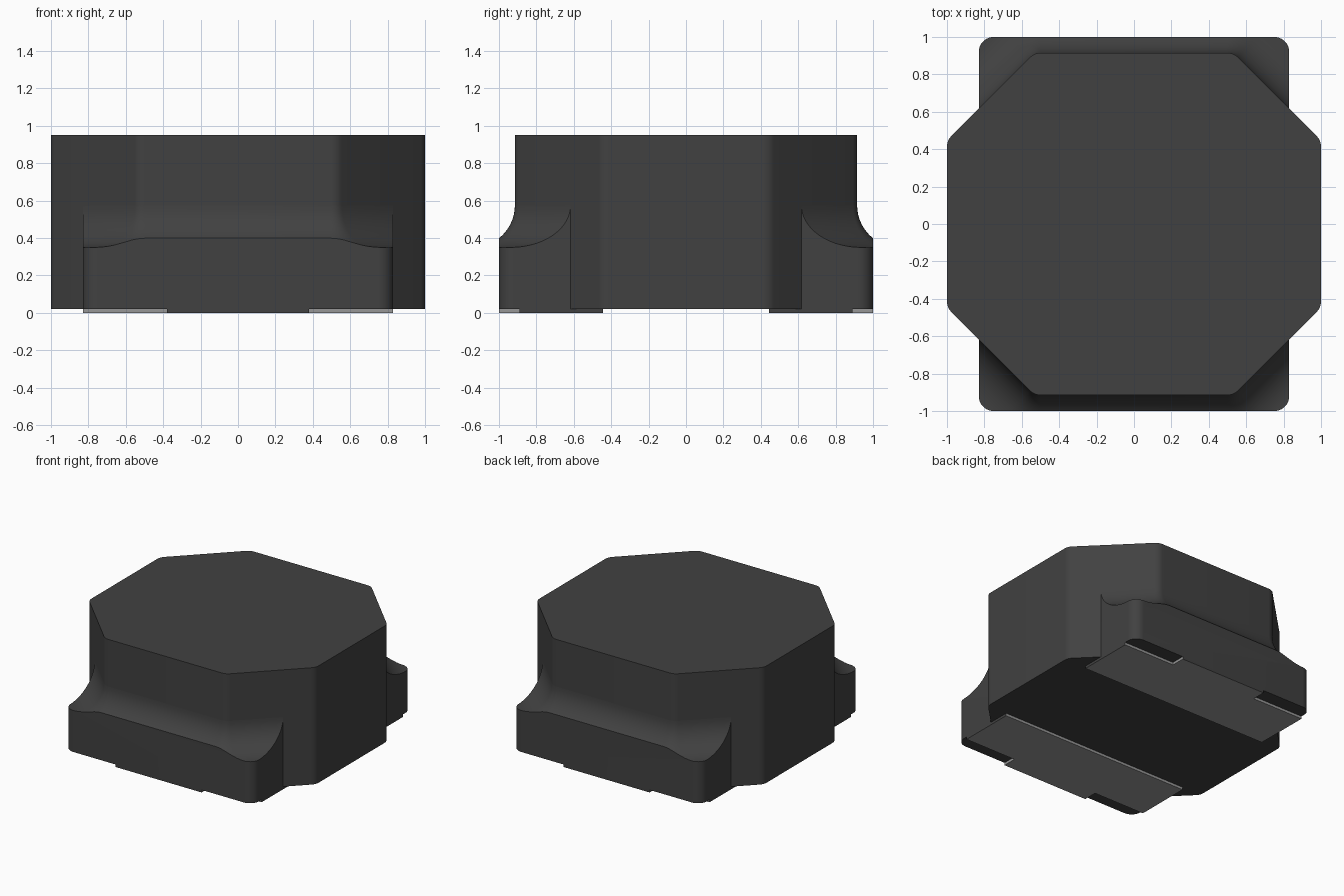
import bpy
import bmesh
import math

cube = bpy.data.objects.get("Cube")
if cube:
    bpy.data.objects.remove(cube, do_unlink=True)

BOTTOM, TOP = 0.02, 0.95
COVE_LOW, COVE_R = 0.35, 0.225   # ledge height and cove radius
CORNER_R = 0.08
BASE_X, BASE_Y = 0.83, 1.0


def material(name, value):
    mat = bpy.data.materials.new(name)
    mat.use_nodes = True
    colour = (value, value, value, 1)
    mat.diffuse_color = colour
    bsdf = mat.node_tree.nodes["Principled BSDF"]
    bsdf.inputs["Base Color"].default_value = colour
    bsdf.inputs["Roughness"].default_value = 0.6
    return mat


CHARCOAL = material("charcoal", 0.053)
METAL = material("light grey metal", 0.31)


def mirror_quadrant(pts):
    """Full counter-clockwise outline from its first-quadrant points."""
    return (pts + [(-x, y) for x, y in reversed(pts)]
            + [(-x, -y) for x, y in pts] + [(x, -y) for x, y in reversed(pts)])


def arc(cx, cy, r, start, end, steps):
    angles = [math.radians(start + (end - start) * i / steps) for i in range(steps + 1)]
    return [(cx + r * math.cos(a), cy + r * math.sin(a)) for a in angles]


def octagon(offset=0.0):
    """Rounded octagon, grown outward by the offset."""
    r = CORNER_R
    hx, hy, diag = 1.0 - r, 0.915 - r, 1.447 - r * math.sqrt(2)
    return mirror_quadrant(arc(hx, diag - hx, r + offset, 0, 45, 6)
                           + arc(diag - hy, hy, r + offset, 45, 90, 6))


def rounded_rectangle(hx, hy, r):
    return mirror_quadrant(arc(hx - r, hy - r, r, 0, 90, 10))


def loft(name, rings, mats):
    """Closed solid through (outline, height) rings, bottom to top."""
    bm = bmesh.new()
    loops = [[bm.verts.new((x, y, z)) for x, y in outline] for outline, z in rings]
    for low, high in zip(loops, loops[1:]):
        n = len(low)
        for i in range(n):
            j = (i + 1) % n
            bm.faces.new((low[i], low[j], high[j], high[i]))
    bm.faces.new(reversed(loops[0]))
    bm.faces.new(loops[-1])
    bmesh.ops.recalc_face_normals(bm, faces=bm.faces)
    mesh = bpy.data.meshes.new(name)
    bm.to_mesh(mesh)
    bm.free()
    for mat in mats:
        mesh.materials.append(mat)
    obj = bpy.data.objects.new(name, mesh)
    bpy.context.collection.objects.link(obj)
    return obj


def activate(obj):
    bpy.ops.object.select_all(action='DESELECT')
    obj.select_set(True)
    bpy.context.view_layer.objects.active = obj


def smooth(obj):
    activate(obj)
    bpy.ops.object.shade_smooth_by_angle(angle=math.radians(30))


# Octagonal body
body = loft("octagonal_body", [(octagon(), BOTTOM), (octagon(), TOP)], [CHARCOAL])
smooth(body)

# Mounting base: rounded block trimmed by a cove that sweeps round the body
outline = rounded_rectangle(BASE_X, BASE_Y, CORNER_R)
base = loft("mounting_base", [(outline, BOTTOM), (outline, 0.7)], [CHARCOAL])
rings = [(octagon(0.7), -0.1), (octagon(0.7), COVE_LOW)]
STEPS = 14
for i in range(STEPS + 1):
    a = math.pi / 2 * i / STEPS
    rings.append((octagon(COVE_R * (1 - math.sin(a))),
                  COVE_LOW + COVE_R * (1 - math.cos(a))))
cutter = loft("cove_cutter", rings, [CHARCOAL])
cutter.hide_render = True
trim = base.modifiers.new("cove", 'BOOLEAN')
trim.operation = 'INTERSECT'
trim.solver = 'EXACT'
trim.object = cutter
activate(base)
bpy.ops.object.modifier_apply(modifier=trim.name)
bpy.data.objects.remove(cutter, do_unlink=True)
smooth(base)

# T-shaped contact pads under the front and back
half = [(BASE_X, 0.445), (BASE_X, 0.89), (0.38, 0.89), (0.38, BASE_Y)]
for name, side in (("front_contact_pad", -1), ("back_contact_pad", 1)):
    shape = [(x, side * y) for x, y in half]
    shape += [(-x, y) for x, y in reversed(shape)]
    pad = loft(name, [(shape, 0.0), (shape, BOTTOM)], [METAL, CHARCOAL])
    # Faces flush with the base walls are charcoal
    for face in pad.data.polygons:
        c, n = face.center, face.normal
        flush_end = abs(n.x) > 0.9 and abs(c.x) > BASE_X - 0.01
        flush_front = abs(n.y) > 0.9 and abs(c.y) > BASE_Y - 0.01
        face.material_index = 1 if flush_end or flush_front else 0
